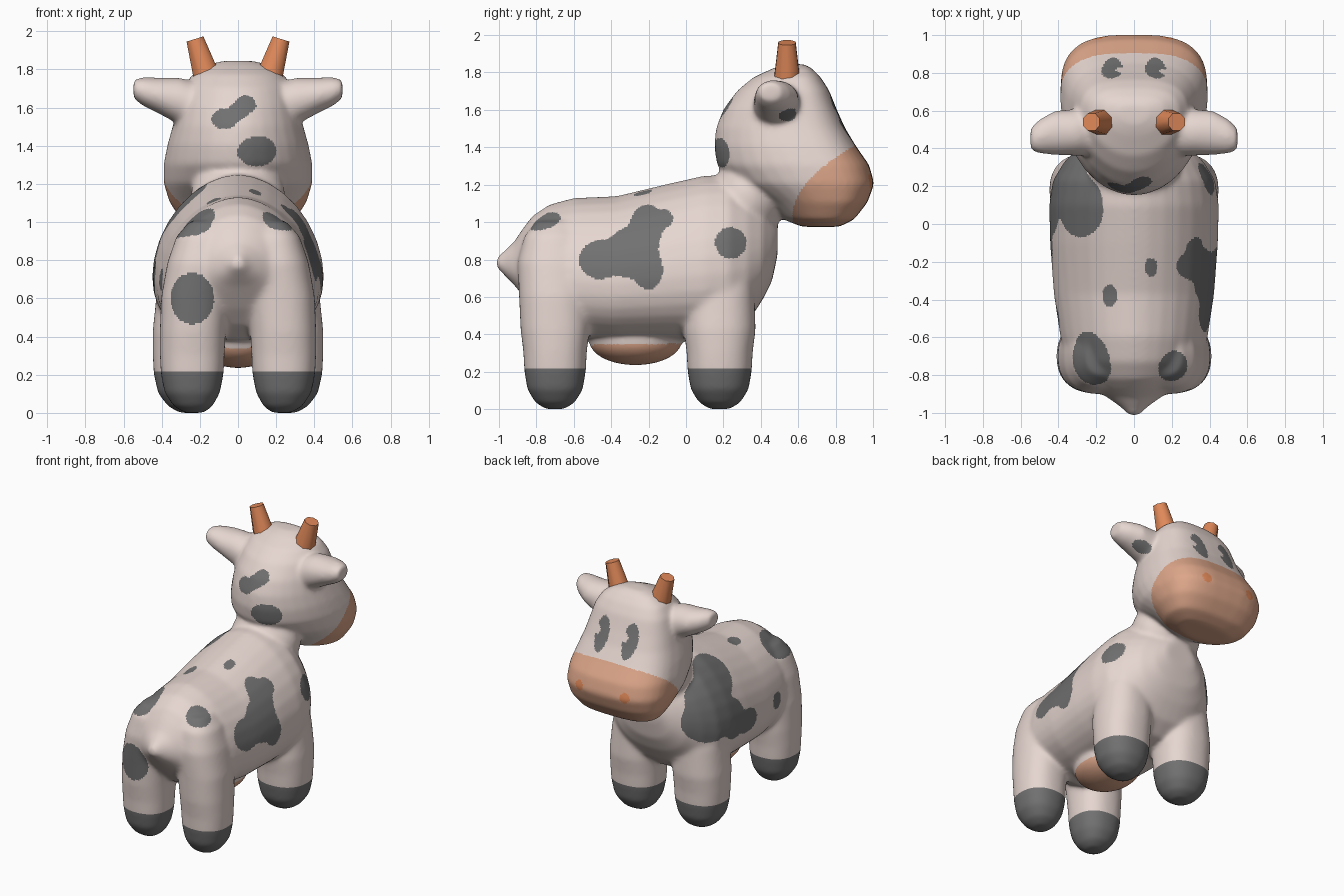
import bpy, bmesh, math
from mathutils import Matrix

if "Cube" in bpy.data.objects:
    bpy.data.objects.remove(bpy.data.objects["Cube"])


def material(name, rgb):
    m = bpy.data.materials.new(name)
    m.diffuse_color = (*rgb, 1)
    m.use_nodes = True
    m.node_tree.nodes["Principled BSDF"].inputs["Base Color"].default_value = m.diffuse_color
    return m


HIDE = material("pale_hide", (0.79, 0.67, 0.63))
GREY = material("grey_patch", (0.165, 0.165, 0.165))
PINK = material("muzzle_pink", (0.72, 0.38, 0.25))
ORANGE = material("horn_orange", (0.75, 0.25, 0.10))

bm = bmesh.new()


def loft(stations, place, mid=0.5, e=2.3, e_low=None, n=32):
    """Superellipse rings (t, low, high, half_width, ...) skinned into a closed tube."""
    rings = []
    for t, lo, hi, w, *extra in stations:
        c = lo + (hi - lo) * mid
        ring = []
        for i in range(n):
            a = 2 * math.pi * i / n
            ca, sa = math.cos(a), math.sin(a)
            k = 2 / (e_low if e_low and sa < 0 else e)
            p = w * math.copysign(abs(ca) ** k, ca) + sum(extra)
            q = c + (hi - c if sa > 0 else c - lo) * math.copysign(abs(sa) ** k, sa)
            ring.append(bm.verts.new(place(p, q, t)))
        rings.append(ring)
    for r, s in zip(rings, rings[1:]):
        for i in range(n):
            j = (i + 1) % n
            bm.faces.new((r[i], r[j], s[j], s[i]))
    bm.faces.new(rings[0])
    bm.faces.new(rings[-1])


def ball(centre, radii):
    bmesh.ops.create_uvsphere(bm, u_segments=32, v_segments=16, radius=1,
                              matrix=Matrix.Translation(centre) @ Matrix.Diagonal((*radii, 1)))


# torso with tail nub, rings along y
loft([(-1.015, .755, .805, .025), (-.97, .71, .845, .07), (-.92, .66, .89, .14),
      (-.87, .60, .965, .22), (-.82, .54, 1.03, .29), (-.73, .45, 1.09, .35),
      (-.6, .38, 1.125, .39), (-.37, .36, 1.135, .425), (-.1, .36, 1.20, .445),
      (.1, .36, 1.245, .45), (.23, .38, 1.245, .43), (.33, .46, 1.19, .37),
      (.41, .58, 1.12, .29), (.46, .68, 1.05, .20), (.49, .82, 1.0, .12)],
     lambda p, q, t: (p, t, q), mid=0.4, e=1.85, e_low=2.3)

# head, horizontal rings: squarish muzzle, narrow back
loft([(.97, .62, .82, .2), (1.01, .52, .90, .30), (1.1, .42, .97, .36),
      (1.2, .25, 1.007, .39), (1.3, .165, .98, .39), (1.4, .15, .91, .37),
      (1.5, .16, .85, .342), (1.6, .20, .805, .317), (1.7, .275, .765, .287),
      (1.77, .36, .72, .24), (1.82, .47, .67, .16), (1.84, .53, .63, .08)],
     lambda p, q, t: (p, q, t), mid=0.6, e=2.9, e_low=1.95)

ball((0, .33, 1.12), (.25, .20, .22))      # neck
ball((0, -.27, .36), (.21, .25, .13))      # udder

# upper legs and whole legs: z, width factor, depth factor, sideways shift
FRONT_TOP = ((.62, 1.0, 1.08, -.015), (.8, .92, 1.05, -.045), (.95, .65, .7, -.06))
REAR_TOP = ((.6, 1.08, 1.17, -.015), (.78, 1.1, 1.22, -.05), (.92, .9, 1.0, -.065), (1.0, .5, .6, -.07))
SHANK = ((-.005, .3, .3, -.01), (.03, .62, .64, -.005), (.1, .88, .9, 0),
         (.2, 1, 1, 0), (.3, 1.03, 1.03, 0), (.42, 1.05, 1.12, -.003))
for s in (-1, 1):
    for xc, yc, hx, hy, top in ((.26, .18, .182, .172, FRONT_TOP), (.24, -.70, .165, .165, REAR_TOP)):
        loft([(z, yc - hy * ky, yc + hy * ky, hx * kx, s * (xc + dx))
              for z, kx, ky, dx in SHANK + top], lambda p, q, t: (p, q, t))
    # ears
    loft([(.15, .36, .60, .11), (.3, .36, .61, .125), (.42, .365, .60, .094),
          (.5, .372, .555, .075), (.548, .39, .51, .05)],
         lambda p, q, t: (s * t, q, 1.55 + .26 * t + p), e=2)

bmesh.ops.recalc_face_normals(bm, faces=bm.faces)
raw = bpy.data.meshes.new("raw")
bm.to_mesh(raw)
bm.free()
body = bpy.data.objects.new("cow_body", raw)
bpy.context.collection.objects.link(body)

# fuse all parts into one soft skin
rm = body.modifiers.new("fuse", 'REMESH')
rm.mode = 'VOXEL'
rm.voxel_size = 0.0105
sm = body.modifiers.new("soften", 'SMOOTH')
sm.factor = 0.5
sm.iterations = 32
deps = bpy.context.evaluated_depsgraph_get()
skin = bpy.data.meshes.new_from_object(body.evaluated_get(deps))
body.modifiers.clear()
body.data = skin
skin.transform(Matrix.Translation((0, 0, -min(v.co.z for v in skin.vertices))))

# clean cut line above the hooves
cut = bmesh.new()
cut.from_mesh(skin)
bmesh.ops.bisect_plane(cut, geom=cut.verts[:] + cut.edges[:] + cut.faces[:],
                       plane_co=(0, 0, .218), plane_no=(0, 0, 1))
cut.to_mesh(skin)
cut.free()

# grey patches: ellipsoids (centre, radii) that blend where they meet
PATCHES = [
    (.42, -.46, .80, .3, .115, .105), (.42, -.29, .84, .3, .14, .14),
    (.38, -.21, .99, .3, .09, .12), (.38, -.12, 1.02, .3, .05, .05),
    (.42, -.20, .74, .3, .075, .10),
    (.40, .24, .89, .2, .085, .085),
    (.20, -.75, .99, .085, .085, .10),
    (-.22, -.71, .98, .12, .15, .13),
    (-.24, -.87, .60, .115, .2, .135),
    (-.13, -.38, 1.13, .04, .06, .1), (.09, -.23, 1.17, .035, .05, .1),
    (-.42, -.49, .70, .2, .055, .06),
    (-.40, .27, .84, .3, .18, .16), (-.28, .10, 1.07, .17, .17, .18),
    (-.35, .29, 1.0, .15, .11, .12),
    (-.44, -.10, .71, .3, .11, .085), (-.44, .06, .78, .3, .12, .14),
    (.04, .22, 1.615, .055, .12, .05), (0, .2, 1.58, .05, .12, .045),
    (-.07, .2, 1.54, .07, .12, .055), (.11, .17, 1.37, .115, .1, .08),
    (.40, .55, 1.57, .09, .055, .04),
]


def inside(dx, rx, dz, rz):
    return (dx / rx) ** 2 + (dz / rz) ** 2 < 1


def colour(c):
    x, y, z = c
    if z < .218:                                            # hooves
        return 1
    if z < .35 and abs(x) < .22 and -.51 < y < -.01:        # udder
        return 2 if inside(x, .22, y + .26, .25) else 0
    if y > .55 and z > .95:
        if y > .9 and inside(abs(x) - .185, .035, z - 1.22, .038):   # nostrils
            return 3
        if y > .57 + 2.3 * (z - 1.03) ** 2 and z < 1.5:     # muzzle
            return 2
        dx = x - math.copysign(.115, x)                     # eyes with a glint
        if y > .7 and inside(dx, .056, z - 1.56, .115):
            return 0 if inside(dx - .046, .026, z - 1.575, .03) else 1
    f = sum(math.exp(3 * (1 - ((x - a) / r) ** 2 - ((y - b) / s) ** 2 - ((z - d) / t) ** 2))
            for a, b, d, r, s, t in PATCHES)
    return 1 if f > 1 else 0


skin.materials.clear()
for m in (HIDE, GREY, PINK, ORANGE):
    skin.materials.append(m)
for f in skin.polygons:
    f.material_index = colour(f.center)
    f.use_smooth = True

# horns: blunt tapered stubs leaning outward
for s, side in ((-1, "left"), (1, "right")):
    hb = bmesh.new()
    bmesh.ops.create_cone(hb, cap_ends=True, segments=8, radius1=.079, radius2=.05, depth=.24,
                          matrix=Matrix.Translation((s * .19, .54, 1.845))
                          @ Matrix.Rotation(s * .3, 4, 'Y') @ Matrix.Rotation(math.pi / 8, 4, 'Z'))
    for f in hb.faces:
        f.smooth = len(f.verts) == 4
    hm = bpy.data.meshes.new("horn_" + side)
    hb.to_mesh(hm)
    hb.free()
    hm.materials.append(ORANGE)
    bpy.context.collection.objects.link(bpy.data.objects.new("horn_" + side, hm))
